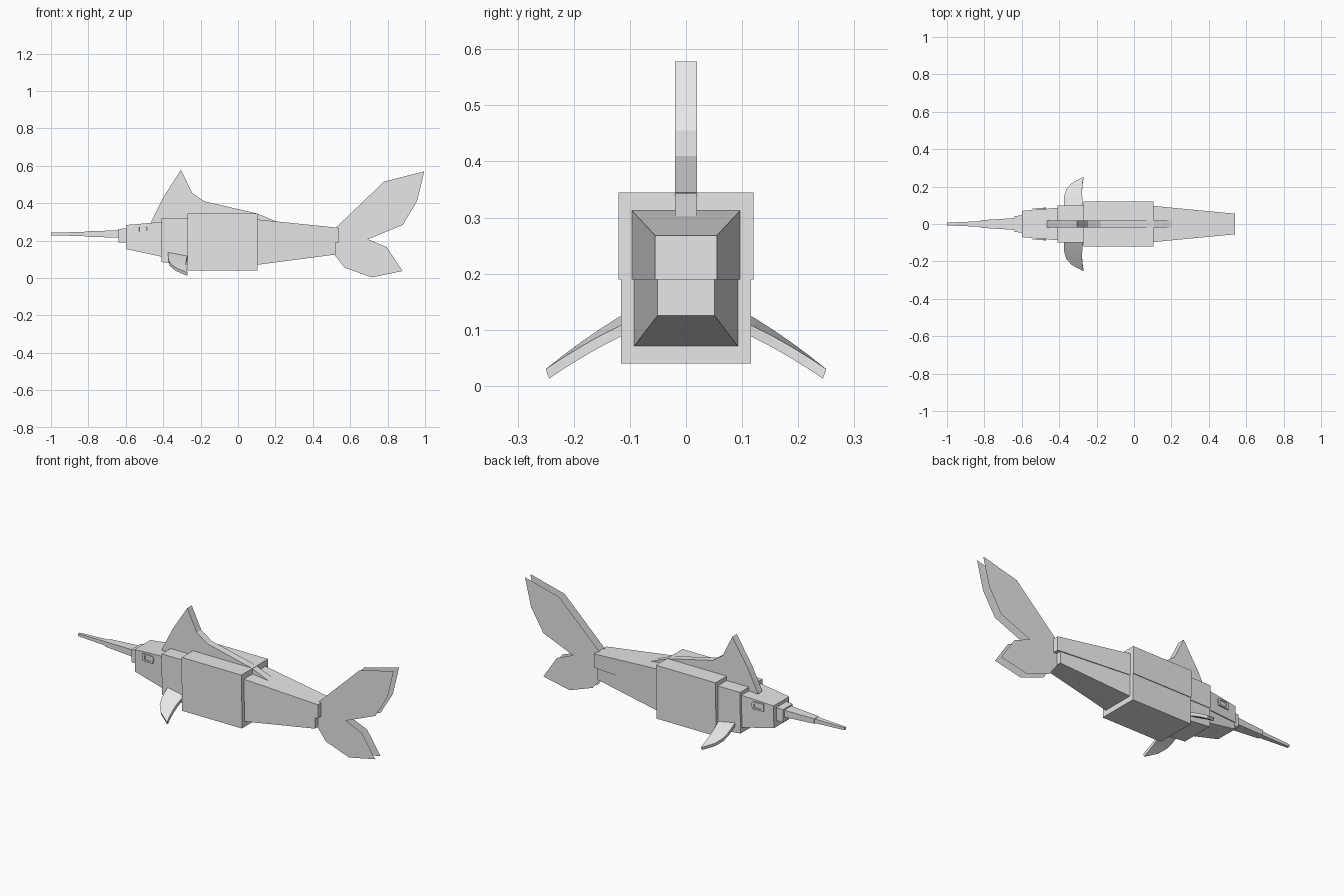
import bpy
import bmesh

cube = bpy.data.objects.get("Cube")
if cube:
    bpy.data.objects.remove(cube, do_unlink=True)

grey = bpy.data.materials.new("plain_grey")
grey.use_nodes = True
grey.diffuse_color = (0.8, 0.8, 0.8, 1)
grey.node_tree.nodes["Principled BSDF"].inputs["Base Color"].default_value = grey.diffuse_color

SEAM = 0.19  # height where the upper and lower halves meet


def finish(name, bm, mirrored=False):
    """Turn a bmesh into a grey object, optionally mirrored left to right."""
    bmesh.ops.recalc_face_normals(bm, faces=bm.faces)
    mesh = bpy.data.meshes.new(name)
    bm.to_mesh(mesh)
    bm.free()
    mesh.materials.append(grey)
    obj = bpy.data.objects.new(name, mesh)
    bpy.context.collection.objects.link(obj)
    if mirrored:
        mirror = obj.modifiers.new("mirror", 'MIRROR')
        mirror.use_axis = (False, True, False)


def loft(name, rings, mirrored=False):
    """Skin a row of equal rings and cap both ends."""
    bm = bmesh.new()
    loops = [[bm.verts.new(point) for point in ring] for ring in rings]
    for a, b in zip(loops, loops[1:]):
        for i in range(len(a)):
            bm.faces.new((a[i - 1], a[i], b[i], b[i - 1]))
    bm.faces.new(loops[0])
    bm.faces.new(loops[-1])
    finish(name, bm, mirrored)


def block(name, *ends):
    """Tapered box along x; each end is (x, half width, low z, high z)."""
    loft(name, [[(x, -wide, low), (x, wide, low), (x, wide, high), (x, -wide, high)]
                for x, wide, low, high in ends])


def halved(name, front, back, trim=0):
    """Tapered box split at the seam, with a slightly narrower lower half."""
    upper, lower = [], []
    for x, wide, low, high in (front, back):
        upper.append((x, wide, SEAM, high))
        lower.append((x - trim * (x > 0.2), wide - 0.004, low, SEAM))
    block("upper_" + name, *upper)
    block("lower_" + name, *lower)


def sword_piece(name, front, back):
    """Tapered box around the sword's axis; each end is (x, half width, half height)."""
    block(name, *[(x, wide, 0.235 - tall, 0.235 + tall) for x, wide, tall in (front, back)])


# Body, collar, head and tail
halved("body", (-0.27, 0.12, 0.04, 0.345), (0.105, 0.12, 0.04, 0.345))
halved("collar", (-0.41, 0.1, 0.085, 0.32), (-0.26, 0.1, 0.07, 0.32))
halved("head", (-0.6, 0.07, 0.155, 0.283), (-0.4, 0.087, 0.112, 0.3))
halved("tail", (0.1, 0.097, 0.07, 0.313), (0.54, 0.055, 0.125, 0.268), trim=0.02)

# Snout and sword
block("snout", (-0.64, 0.043, SEAM, 0.262), (-0.59, 0.046, SEAM, 0.265))
sword_piece("sword_base", (-0.82, 0.02, 0.014), (-0.63, 0.032, 0.02))
sword_piece("sword_tip", (-1, 0.007, 0.007), (-0.8, 0.016, 0.012))

# Dorsal fin
outline = [(-0.465, 0.28), (-0.465, 0.3), (-0.4, 0.43), (-0.305, 0.578),
           (-0.245, 0.455), (-0.18, 0.41), (0.1, 0.345), (0.21, 0.3)]
loft("dorsal_fin", [[(x, y, z) for x, z in outline] for y in (-0.02, 0.02)])

# Tail fin: one flat outline whose inset side leaves a ridge along the rim
outline = [(0.5, 0.24), (0.52, 0.265), (0.78, 0.515), (0.996, 0.57), (0.957, 0.41),
           (0.88, 0.283), (0.695, 0.207), (0.795, 0.165), (0.88, 0.037),
           (0.715, 0.003), (0.57, 0.055), (0.515, 0.125)]
bm = bmesh.new()
side = bm.faces.new([bm.verts.new((x, 0, z)) for x, z in outline])
bm.normal_update()
bmesh.ops.inset_region(bm, faces=[side], thickness=0.015, depth=0.024, use_even_offset=True)
finish("tail_fin", bm, mirrored=True)

# Side fins: the leading edge sweeps back and the blade droops towards the tip
rings = []
for step in range(6):
    t = step / 5
    y = 0.09 + 0.16 * t
    lead, trail = -0.375 + 0.1 * t ** 4, -0.27 - 0.03 * t * (1 - t)
    top = 0.14 - 0.09 * t - 0.02 * t * t
    rear = top - 0.02 * (1 - t)
    rings.append([(lead, y, top), (trail, y, rear),
                  (trail, y - 0.006, rear - 0.017), (lead, y - 0.006, top - 0.017)])
loft("side_fins", rings, mirrored=True)


# Eyes: a small raised frame with a sunken centre, lying along the tapered head
def eye_ring(size, out):
    corners = [(-1, -1), (0.8, -1), (1, 0.5), (0.7, 1), (-1, 1)]
    return [(-0.507 + 0.037 * size * u, 0.078 + 0.003 * size * u + out,
             0.26 + 0.021 * size * v) for u, v in corners]


loft("eyes", [eye_ring(1, -0.006), eye_ring(1, 0.007),
              eye_ring(0.6, 0.007), eye_ring(0.55, 0.002)], mirrored=True)
